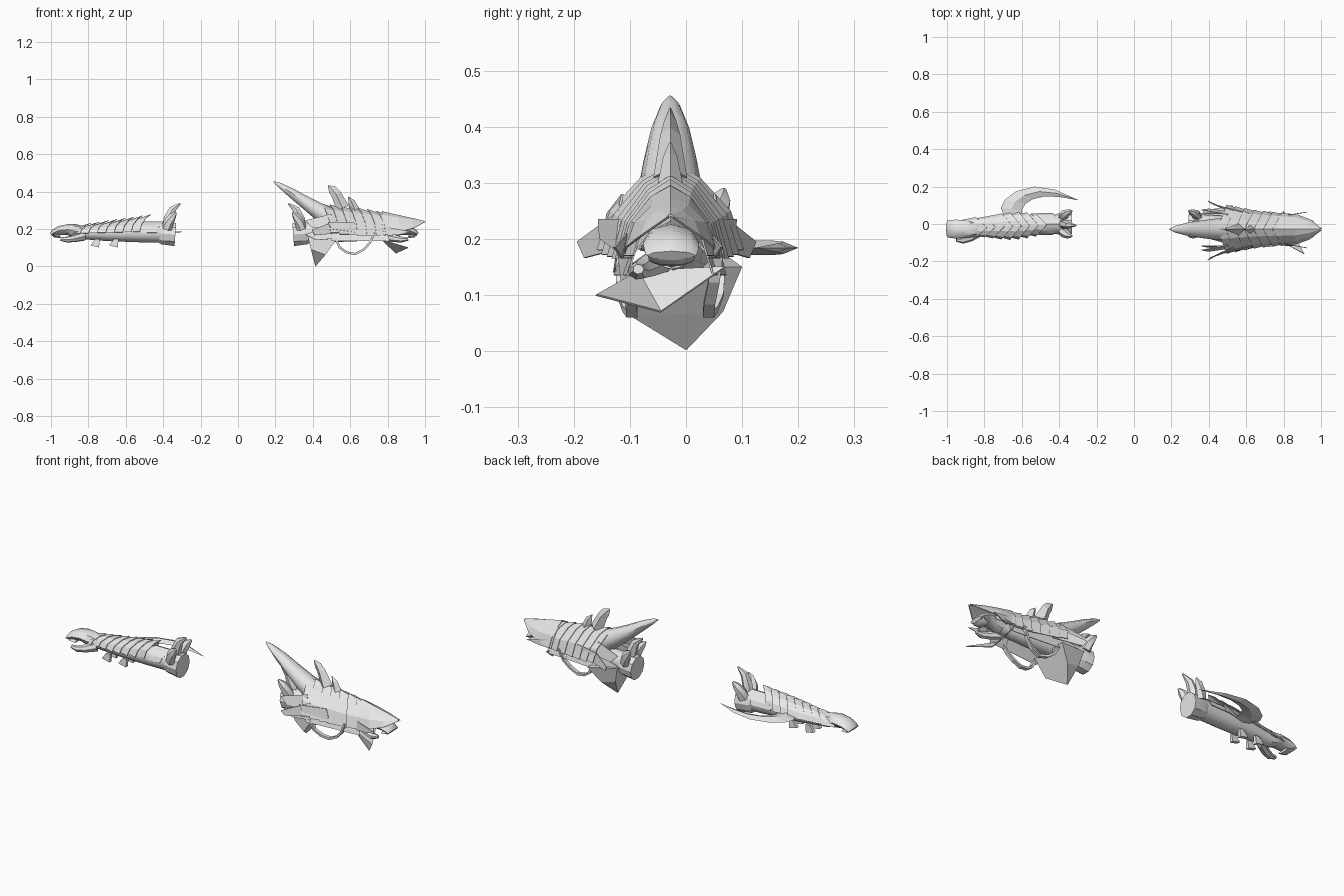
import bpy, math
from mathutils import Vector

if "Cube" in bpy.data.objects:
    bpy.data.objects.remove(bpy.data.objects["Cube"])

grey = bpy.data.materials.new("plain_grey")
grey.use_nodes = True
grey.diffuse_color = (0.8, 0.8, 0.8, 1)
grey.node_tree.nodes["Principled BSDF"].inputs["Base Color"].default_value = (0.8, 0.8, 0.8, 1)


def make(name, verts, faces, thick=0, angle=0):
    me = bpy.data.meshes.new(name)
    me.from_pydata([tuple(v) for v in verts], [], faces)
    me.materials.append(grey)
    ob = bpy.data.objects.new(name, me)
    bpy.context.collection.objects.link(ob)
    bpy.ops.object.select_all(action="DESELECT")
    ob.select_set(True)
    bpy.context.view_layer.objects.active = ob
    bpy.ops.object.mode_set(mode="EDIT")
    bpy.ops.mesh.select_all(action="SELECT")
    bpy.ops.mesh.normals_make_consistent(inside=False)
    bpy.ops.object.mode_set(mode="OBJECT")
    if thick:
        mod = ob.modifiers.new("thickness", "SOLIDIFY")
        mod.thickness = thick
        mod.offset = 0
    if angle:
        bpy.ops.object.shade_smooth_by_angle(angle=math.radians(angle))
    return ob


def loft(name, rings, angle=0):
    """Closed skin through rings of equal length, capped at both ends."""
    n = len(rings[0])
    faces = [(r * n + i, r * n + (i + 1) % n, (r + 1) * n + (i + 1) % n, (r + 1) * n + i)
             for r in range(len(rings) - 1) for i in range(n)]
    faces += [tuple(range(n)), tuple(range((len(rings) - 1) * n, len(rings) * n))]
    return make(name, [p for ring in rings for p in ring], faces, angle=angle)


def tube(name, path, n=12, angle=40):
    """Path points are x, y, z, sideways radius, upward radius."""
    pts = [Vector(p[:3]) for p in path]
    rings = []
    for i, p in enumerate(path):
        d = pts[min(i + 1, len(pts) - 1)] - pts[max(i - 1, 0)]
        q = d.to_track_quat("Z", "Y")
        rings.append([pts[i] + q @ Vector((math.cos(a) * p[3], math.sin(a) * p[4], 0))
                      for a in (2 * math.pi * k / n for k in range(n))])
    return loft(name, rings, angle)


def shell(name, cy, d, back, front, w, low, sweep, front_scale):
    """Roof-shaped armour plate; back and front are (x, ridge z), d points to the hand."""
    half = [(0, 0), (0.4, 0.17), (0.82, 0.55), (1, 1)]
    prof = [(-a, b) for a, b in half[:0:-1]] + half
    verts = []
    for (x, z), k in ((back, 1), (front, front_scale)):
        verts += [(x + d * sweep * abs(a), cy + a * w * k, z - b * (z - low)) for a, b in prof]
    make(name, verts, [(i, i + 1, i + 8, i + 7) for i in range(6)], 0.003)


def arm(side, x0, d):
    """Forearm, cuff and hand; u runs from the elbow to the fingertips."""
    def P(u, y, z, a, b):
        return (x0 + d * u, y, z, a, b)
    tube(side + "_forearm", [P(.05, 0, .18, .052, .054), P(.2, -.008, .18, .05, .051),
                             P(.36, -.015, .181, .046, .046), P(.48, -.022, .18, .036, .036),
                             P(.52, -.025, .182, .038, .036)])
    tube(side + "_cuff", [P(0, 0, .17, .06, .065), P(.07, 0, .175, .056, .06),
                          P(.085, 0, .178, .05, .053)], 10, 30)
    tube(side + "_hand", [P(.49, -.024, .18, .036, .034), P(.535, -.026, .188, .044, .038),
                          P(.575, -.027, .197, .049, .029), P(.62, -.027, .192, .05, .024),
                          P(.65, -.026, .18, .048, .018), P(.664, -.026, .17, .044, .01)], 8, 40)
    tube(side + "_curled_fingers", [P(.655, -.026, .176, .044, .012), P(.645, -.026, .162, .04, .01),
                                    P(.615, -.026, .158, .036, .007)], 6, 40)
    tube(side + "_thumb", [P(.49, -.045, .162, .022, .026), P(.54, -.072, .149, .022, .02),
                           P(.58, -.085, .143, .02, .016), P(.615, -.085, .146, .01, .009)], 7, 40)
    # Crown of horns on the cuff
    for i, (y, tip, top, u) in enumerate(((-.04, -.066, .288, -.004), (0, -.008, .335, -.026), (.04, .068, .288, -.004))):
        h = top - .2
        tube(f"{side}_cuff_horn_{i + 1}", [P(.045, y, .2, .026, .03),
                                          P(.036, y * .6 + tip * .4, .2 + h * .4, .025, .028),
                                          P(.015, y * .2 + tip * .8, .2 + h * .78, .018, .021),
                                          P(u, tip, top, .004, .005)], 6, 30)


arm("right", -0.335, -1)
arm("left", 0.295, 1)

# Right gauntlet: overlapping scales along the forearm
for i in range(8):
    t = i / 7
    u = .13 + .32 * t
    w = .054 + .02 * math.sin(math.pi * min(1, t * 1.1 + .1))
    z = .277 - .046 * t
    shell(f"right_scale_{i + 1}", -.04 * u, -1, (-.335 - u, z), (-.335 - u - .075, z - .026),
          w, .185 - .01 * t, .06, .72)
shell("right_rear_scale", 0, -1, (-.385, .238), (-.5, .238), .058, .18, .05, .95)

# Crescent side blade
outer = [(-.69, .035), (-.712, .085), (-.69, .13), (-.63, .175), (-.53, .2), (-.42, .183), (-.297, .128)]
inner = [(-.60, .035), (-.60, .075), (-.58, .108), (-.54, .133), (-.48, .147), (-.40, .145), (-.30, .127)]
rings = []
for i, (o, n) in enumerate(zip(outer, inner)):
    mx, my, h = (o[0] + n[0]) / 2, (o[1] + n[1]) / 2, (.01, .012, .013, .013, .011, .008, .001)[i]
    rings.append([(*o, .184), (mx, my, .184 + h), (*n, .184), (mx, my, .184 - h)])
loft("right_crescent_blade", rings)

# Strap ends hanging under the forearm
for i, (x, y) in enumerate(((-.755, -.045), (-.655, -.045), (-.755, .012), (-.655, .015))):
    loft(f"right_strap_end_{i + 1}",
         [[(x + a, y + b, .145) for a, b in ((-.010, -.007), (.016, -.007), (.016, .007), (-.010, .007))],
          [(x + a, y + b, .095 + .5 * abs(a)) for a, b in
           ((-.034, -.010), (.012, -.010), (.012, .010), (-.034, .010))]])

# Left gauntlet: ridge armour from the beak back to the elbow
CY = -.028
ridge_plates = [(.74, .295, .088, .17), (.69, .305, .092, .167), (.64, .312, .097, .165),
                (.59, .32, .103, .165), (.54, .325, .112, .168), (.49, .33, .122, .172), (.445, .335, .13, .18)]
for i, (x, z, w, low) in enumerate(ridge_plates):
    shell(f"left_ridge_plate_{i + 1}", CY, 1, (x, z), (x + .1, z - .032), w, low, .05, .74)
for i, (x, z, w) in enumerate(((.47, .27, .1), (.56, .26, .092), (.66, .25, .085))):
    shell(f"left_inner_plate_{i + 1}", CY, 1, (x, z), (x + .12, z - .02), w, .135, .03, .9)

# Beak over the hand
beak = []
for x, z, w, low in ((.77, .293, .086, .165), (.86, .272, .078, .185), (.93, .257, .052, .205), (.992, .242, .004, .238)):
    beak += [(x + .01 * (abs(a) > .9), CY + a * w, z - b * (z - low)) for a, b in
             ((-1, 1), (-.8, .5), (-.4, .15), (0, 0), (.4, .15), (.8, .5), (1, 1))]
make("left_beak", beak, [(r * 7 + i, r * 7 + i + 1, r * 7 + i + 8, r * 7 + i + 7)
                         for r in range(3) for i in range(6)], .004)

# Large swept horn and dorsal spikes
tube("left_great_horn", [(.5, CY, .255, .062, .058), (.43, CY, .296, .056, .047), (.36, CY, .342, .047, .036),
                         (.28, CY, .397, .034, .025), (.22, CY, .436, .018, .013), (.19, CY, .453, .003, .003)], 10, 45)
tube("left_dorsal_spike_1", [(.56, CY, .31, .03, .036), (.525, CY, .385, .018, .027), (.505, CY, .41, .011, .023),
                             (.482, CY, .432, .002, .003)], 4, 0)
tube("left_dorsal_spike_2", [(.625, CY, .30, .022, .025), (.607, CY, .345, .013, .018), (.59, CY, .372, .002, .002)], 4, 0)

# Paired fins and hanging ribs; the front pair flares wider
for s, flare, label in ((-1, 1, "front"), (1, .92, "back")):
    def fin(name, pts):
        make(f"left_{label}_{name}", [(x, CY + s * y * flare, z) for x, y, z in pts],
             [tuple(range(len(pts)))], .004)
    fin("rear_fin", [(.54, .09, .25), (.395, .165, .195), (.41, .152, .166), (.56, .1, .18)])
    fin("upper_fin", [(.50, .085, .28), (.36, .112, .245), (.40, .118, .205), (.52, .1, .21)])
    fin("lower_fin", [(.48, .09, .21), (.36, .09, .17), (.42, .1, .14), (.53, .095, .15)])
    fin("middle_fin", [(.62, .09, .235), (.48, .127, .235), (.50, .125, .20), (.64, .097, .18)])
    fin("hand_fin", [(.80, .078, .21), (.925, .1, .185), (.86, .088, .168), (.80, .086, .165)])
    arc = [(.52, .088, .15), (.545, .085, .10), (.58, .075, .075), (.625, .068, .066),
           (.67, .07, .088), (.705, .078, .125), (.73, .085, .18)]
    ribs = []
    for i, (x, y, z) in enumerate(arc):
        a = math.pi * i / 6
        dx, dz = .006 * math.cos(a), .006 * math.sin(a)
        ribs.append([(x + m * dx, CY + s * (y + k * .010), z + m * dz)
                     for m, k in ((-1, -1), (-1, 1), (1, 1), (1, -1))])
    loft(f"left_{label}_hanging_rib", ribs)

# Faceted elbow guard tapering to a low point
loft("left_elbow_guard", [
    [(.37, -.07, .172), (.53, -.105, .15), (.53, .1, .15), (.37, .07, .172)],
    [(.39, -.065, .09), (.468, -.098, .062), (.468, .066, .07), (.39, .055, .09)],
    [(.413, -.002, .003), (.417, -.002, .003), (.417, .002, .003), (.413, .002, .003)]])

# Kite plate under the palm
make("left_palm_plate", [(.91, -.16, .10), (.845, -.045, .07), (.80, .07, .15), (.77, -.085, .142)],
     [(0, 1, 3), (1, 2, 3)], .004)
